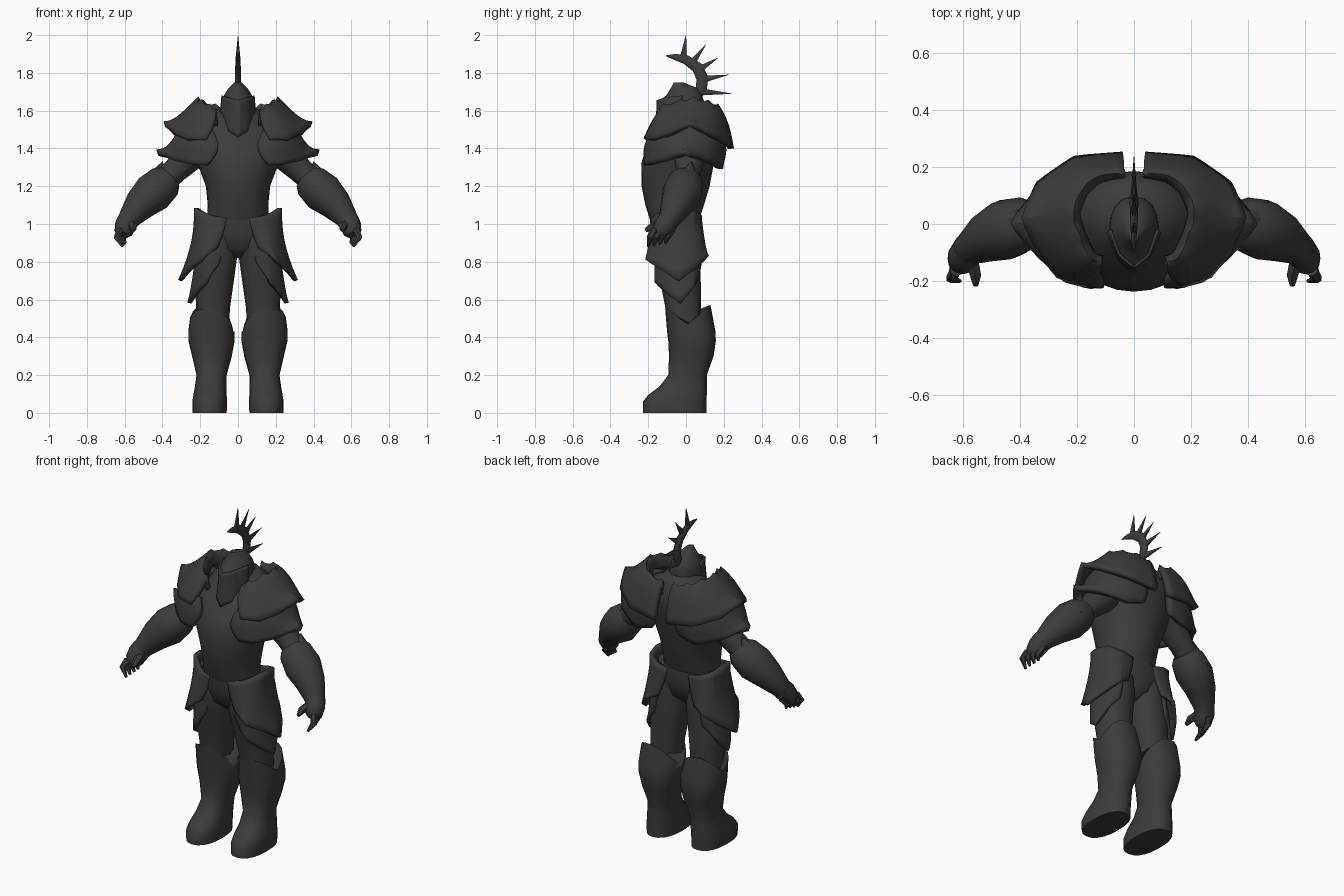
import bpy, bmesh, math
from mathutils import Vector

iron = bpy.data.materials.new("dark_iron")
iron.diffuse_color = (0.045, 0.045, 0.045, 1)


def finish(name, bm, mirror=False, subsurf=0, thick=0, angle=50):
    """Turn a bmesh into a shaded object, optionally mirrored left/right."""
    me = bpy.data.meshes.new(name)
    bm.to_mesh(me)
    bm.free()
    me.materials.append(iron)
    ob = bpy.data.objects.new(name, me)
    bpy.context.collection.objects.link(ob)
    if mirror:
        m = ob.modifiers.new("mirror", 'MIRROR')
        m.use_mirror_merge = False
    if subsurf:
        ob.modifiers.new("round", 'SUBSURF').levels = subsurf
        ob.modifiers["round"].render_levels = subsurf
    if thick:
        s = ob.modifiers.new("thickness", 'SOLIDIFY')
        s.thickness, s.offset = thick, -0.6
    bpy.ops.object.select_all(action='DESELECT')
    ob.select_set(True)
    bpy.context.view_layer.objects.active = ob
    bpy.ops.object.shade_smooth_by_angle(angle=math.radians(angle))
    return ob


def skin(bm, rings):
    """Bridge equal-length rings of points and cap both ends."""
    vs = [[bm.verts.new(p) for p in r] for r in rings]
    n = len(vs[0])
    for a, b in zip(vs, vs[1:]):
        for i in range(n):
            j = (i + 1) % n
            bm.faces.new((a[i], a[j], b[j], b[i]))
    bm.faces.new(vs[0][::-1])
    bm.faces.new(vs[-1])


def stack(name, rows, n=16, power=0.85, lift=None, beak=0, **kw):
    """Horizontal rings: (x, y, z, rx, ry); lift raises the last ring by angle."""
    bm, rings = bmesh.new(), []
    for k, (x, y, z, rx, ry) in enumerate(rows):
        ring = []
        for i in range(n):
            a = 2 * math.pi * i / n
            c, s = math.cos(a), math.sin(a)
            px = math.copysign(abs(c) ** power, c) * rx
            py = math.copysign(abs(s) ** power, s) * ry
            if s < 0:
                px *= 1 - beak * abs(s) ** 2
            up = lift(c, s) if lift and k == len(rows) - 1 else 0
            ring.append((x + px, y + py, z + up))
        rings.append(ring)
    skin(bm, rings)
    return finish(name, bm, **kw)


def limb(bm, pts, n=10, flat=1.0):
    """Tube along (x, y, z, r) points, rings square to the path."""
    rings = []
    for i, p in enumerate(pts):
        a, b = pts[max(i - 1, 0)], pts[min(i + 1, len(pts) - 1)]
        d = (Vector(b[:3]) - Vector(a[:3])).normalized()
        u = Vector((0, 1, 0)) if abs(d.y) < 0.8 else Vector((0, 0, 1))
        u = (u - d * u.dot(d)).normalized()
        if flat != 1.0:  # flat in x
            u = Vector((1, 0, 0))
        v = d.cross(u)
        rings.append([Vector(p[:3]) + u * math.cos(t) * p[3] * flat + v * math.sin(t) * p[3]
                      for t in (2 * math.pi * k / n for k in range(n))])
    skin(bm, rings)


def tube(name, *paths, n=10, flat=1.0, **kw):
    bm = bmesh.new()
    for p in paths:
        limb(bm, p, n, flat)
    return finish(name, bm, **kw)


def plate(name, columns, thick=0.03, crease=0.75, lip=0):
    """Curved armour sheet: columns run front to back, points top to bottom.
    lip turns the top edge down on the inside."""
    bm = bmesh.new()
    lay = bm.verts.layers.float.new("crease_vert")
    if lip:
        columns = [[(c[0][0] * .93, c[0][1] * .9, c[0][2] - lip)] + c for c in columns]
    vs = [[bm.verts.new(p) for p in col] for col in columns]
    for col in vs:
        col[0][lay] = col[-1][lay] = col[1 if lip else 0][lay] = crease
    for a, b in zip(vs, vs[1:]):
        for r in range(len(a) - 1):
            bm.faces.new((a[r], a[r + 1], b[r + 1], b[r]))
    return finish(name, bm, mirror=True, subsurf=2, thick=thick)


# Torso and pelvis
stack("torso", [(0, -.06, 1.02, .165, .13), (0, -.06, 1.1, .16, .155), (0, -.055, 1.2, .17, .18),
                (0, -.045, 1.32, .215, .192), (0, -.02, 1.41, .24, .19), (0, .02, 1.48, .22, .165),
                (0, .04, 1.57, .17, .13), (0, .05, 1.62, .08, .08)], n=24, power=.95)
stack("pelvis", [(0, -.05, .82, .03, .06), (0, -.05, .87, .12, .115), (0, -.05, .96, .2, .135),
                 (0, -.055, 1.04, .195, .135)], n=20)

# Pointed helmet with visor and chin guard
stack("helmet", [(0, -.05, 1.44, .02, .08), (0, -.035, 1.49, .065, .115), (0, -.025, 1.55, .09, .125),
                 (0, -.025, 1.65, .085, .12), (0, -.01, 1.68, .075, .095), (0, -.01, 1.72, .05, .07),
                 (0, -.04, 1.75, .018, .025)], beak=.5, angle=35)
plate("visor", [[(0, -.155, 1.655), (0, -.155, 1.57), (0, -.17, 1.46)],
                [(.055, -.11, 1.67), (.06, -.125, 1.58), (.05, -.135, 1.49)],
                [(.086, -.02, 1.68), (.093, -.03, 1.6), (.094, -.035, 1.54)]], .01)

# Curved crest blade with five spikes
arc = [(0, .03, 1.66, .03), (0, .08, 1.71, .031), (0, .087, 1.77, .032), (0, .06, 1.828, .03),
       (0, .0, 1.87, .025), (0, -.06, 1.885, .016), (0, -.105, 1.89, .003)]
tube("crest", arc, n=8, flat=.5)
spikes = [((-.015, 1.875), (0, 2.0)), ((.03, 1.85), (.105, 1.95)), ((.065, 1.815), (.17, 1.88)),
          ((.085, 1.765), (.225, 1.79)), ((.075, 1.7), (.24, 1.69))]
tube("crest_spikes", *[[(0, *a, .022), (0, *b, .001)] for a, b in spikes], n=6, flat=.6)

# Shoulder armour, two overlapping layers
plate("upper_pauldron", [
    [(.115, -.13, 1.61), (.115, -.18, 1.54), (.17, -.22, 1.45)],
    [(.15, -.12, 1.64), (.21, -.17, 1.57), (.27, -.185, 1.45)],
    [(.19, -.03, 1.665), (.27, -.07, 1.585), (.34, -.09, 1.48)],
    [(.21, .04, 1.68), (.295, .03, 1.59), (.395, .02, 1.54)],
    [(.18, .12, 1.66), (.27, .15, 1.585), (.34, .145, 1.47)],
    [(.12, .17, 1.64), (.18, .215, 1.56), (.21, .235, 1.42)],
    [(.035, .175, 1.62), (.035, .225, 1.53), (.04, .248, 1.4)]], .03, lip=.09)
plate("lower_pauldron", [
    [(.13, -.18, 1.49), (.085, -.225, 1.4), (.16, -.215, 1.31)],
    [(.2, -.18, 1.5), (.2, -.23, 1.41), (.24, -.2, 1.315)],
    [(.27, -.1, 1.52), (.32, -.135, 1.43), (.335, -.11, 1.335)],
    [(.3, .02, 1.53), (.355, .01, 1.44), (.435, 0, 1.39)],
    [(.27, .12, 1.52), (.32, .145, 1.42), (.34, .12, 1.335)],
    [(.19, .18, 1.5), (.2, .215, 1.4), (.2, .19, 1.29)],
    [(.08, .19, 1.47), (.07, .215, 1.39), (.09, .19, 1.32)]], .035)

# Arms, gauntlets, hands
tube("upper_arm", [(.18, .02, 1.43, .1), (.26, .02, 1.36, .085), (.33, .015, 1.285, .068),
                   (.4, .0, 1.22, .065)], n=12, mirror=True)
tube("gauntlet", [(.36, .005, 1.25, .07), (.385, 0, 1.225, .095), (.45, -.02, 1.165, .107),
                  (.52, -.05, 1.1, .086), (.575, -.085, 1.03, .06), (.59, -.1, 1.0, .054)],
     n=12, mirror=True)
tube("elbow_spike", [(.44, .0, 1.19, .09), (.415, .015, 1.265, .045), (.4, .03, 1.33, .002)],
     n=8, mirror=True)
tube("hand", [(.58, -.085, 1.03, .056), (.595, -.11, .995, .058), (.605, -.135, .96, .05),
              (.61, -.15, .94, .03)], n=10, mirror=True)
fingers = [[(.625 - .012 * k, -.165 + .03 * k, .97, .021), (.642 - .01 * k, -.19 + .03 * k, .93, .018),
            (.61 - .005 * k, -.2 + .03 * k, .88 + .006 * k, .007)] for k in range(4)]
thumb = [(.57, -.12, 1.0, .026), (.555, -.18, .985, .022), (.555, -.215, .965, .01)]
tube("fingers", *fingers, thumb, n=6, mirror=True)

# Hip plates, two tiers ending in side points
plate("upper_tasset", [
    [(.06, -.185, 1.03), (.075, -.185, .95), (.11, -.19, .87)],
    [(.14, -.165, 1.045), (.16, -.2, .93), (.2, -.215, .81)],
    [(.225, -.1, 1.085), (.22, -.14, .93), (.27, -.12, .75)],
    [(.23, -.04, 1.085), (.235, -.05, .92), (.315, -.04, .7)],
    [(.215, .04, 1.07), (.225, .06, .93), (.26, .05, .76)],
    [(.14, .08, 1.045), (.17, .1, .93), (.19, .12, .83)],
    [(.07, .075, 1.03), (.09, .085, .94), (.12, .09, .86)]], .022)
plate("lower_tasset", [
    [(.07, -.155, .95), (.075, -.16, .87), (.1, -.155, .79)],
    [(.14, -.165, .92), (.16, -.18, .81), (.17, -.165, .69)],
    [(.21, -.1, .9), (.225, -.12, .76), (.235, -.09, .62)],
    [(.22, -.04, .9), (.235, -.04, .74), (.265, -.03, .58)],
    [(.2, .04, .9), (.22, .06, .78), (.235, .04, .66)],
    [(.13, .07, .92), (.15, .085, .82), (.16, .07, .74)]], .022)

# Legs and boots
stack("thigh", [(.14, -.01, .42, .09, .085), (.132, -.015, .56, .09, .095), (.125, -.03, .7, .103, .108),
                (.112, -.045, .82, .107, .12), (.105, -.05, .92, .1, .125), (.1, -.05, 1.0, .08, .115)],
      mirror=True)
stack("boot", [(.15, -.06, 0, .09, .168), (.15, -.06, .06, .092, .168), (.148, -.045, .095, .088, .155),
               (.145, -.015, .14, .083, .125), (.14, .008, .2, .08, .102), (.138, .028, .3, .105, .118),
               (.14, .032, .38, .122, .126), (.141, .028, .43, .122, .128), (.143, .01, .5, .115, .12)],
      n=20, lift=lambda c, s: .11 * abs(s) - .05 + .02 * c + .01 * s, mirror=True)
